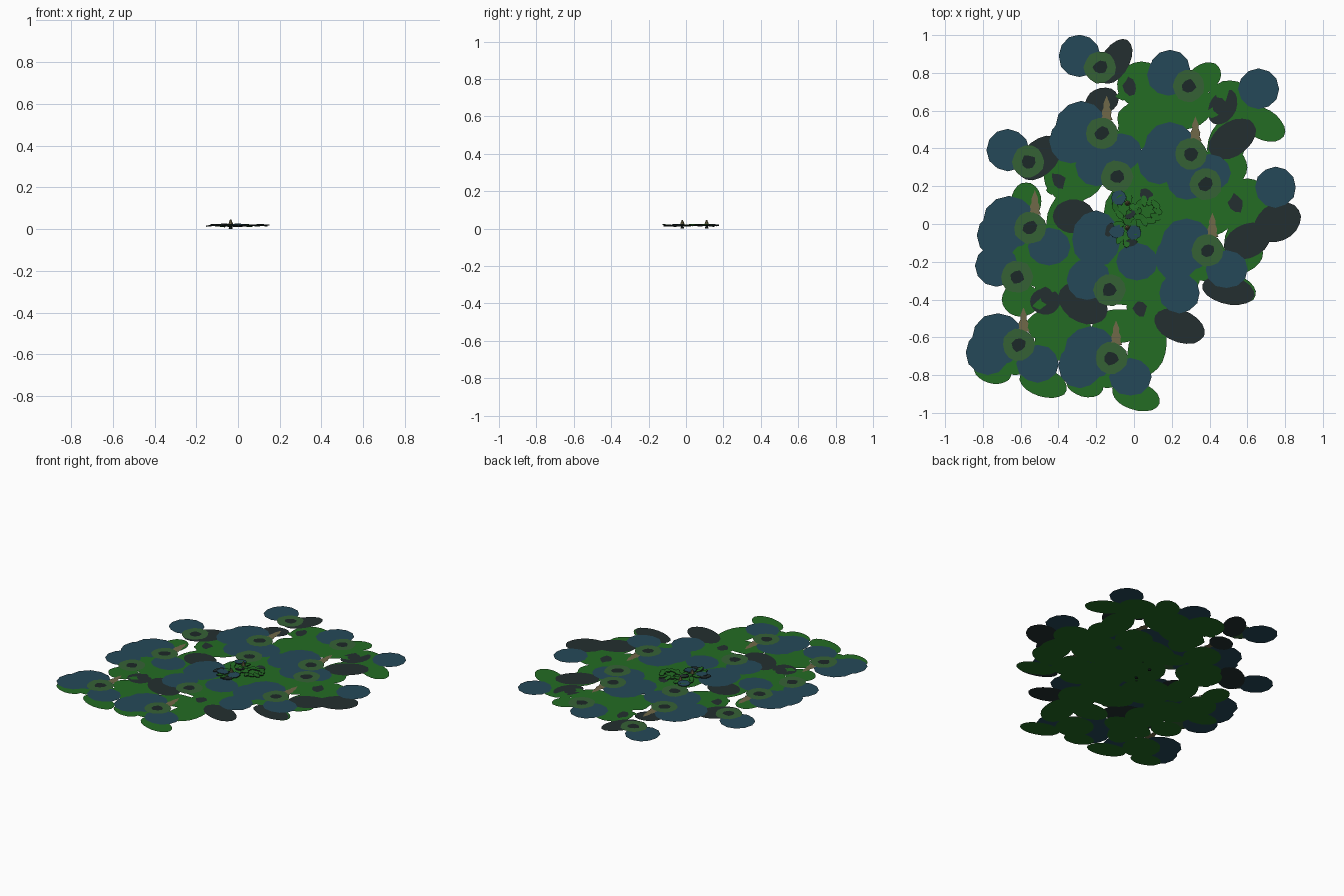
import bpy
import bmesh
import random
from math import cos, sin, pi, radians
from mathutils import Vector, Matrix

cube = bpy.data.objects.get("Cube")
if cube:
    bpy.data.objects.remove(cube)

random.seed(4)


def material(name, r, g, b):
    mat = bpy.data.materials.new(name)
    mat.use_nodes = True
    mat.diffuse_color = (r, g, b, 1)
    shader = next(n for n in mat.node_tree.nodes if n.type == 'BSDF_PRINCIPLED')
    shader.inputs["Base Color"].default_value = (r, g, b, 1)
    return mat


GREEN = material("leaf green", .017, .15, .017)
DARK = material("dark slate", .017, .028, .029)
BLUE = material("slate blue", .018, .066, .098)
OLIVE = material("moss green", .036, .12, .036)
TAN = material("dry tan", .16, .14, .065)
BLACK = material("near black", .012, .021, .021)


def finish(name, bm, *mats):
    mesh = bpy.data.meshes.new(name)
    bm.to_mesh(mesh)
    bm.free()
    for mat in mats:
        mesh.materials.append(mat)
    obj = bpy.data.objects.new(name, mesh)
    bpy.context.collection.objects.link(obj)
    return obj


def oval(bm, x, y, rx, ry, turn, z, sides, wobble=0):
    """Flat oval leaf face, turned in degrees."""
    a = radians(turn)
    ring = []
    for i in range(sides):
        t = 2 * pi * i / sides
        k = 1 + random.uniform(-wobble, wobble)
        u, v = rx * k * cos(t), ry * k * sin(t)
        ring.append(bm.verts.new((x + u * cos(a) - v * sin(a), y + u * sin(a) + v * cos(a), z)))
    return bm.faces.new(ring)


def layer(name, mat, leaves, z, sides, wobble=0):
    bm = bmesh.new()
    for leaf in leaves:
        oval(bm, *leaf, z, sides, wobble)
    return finish(name, bm, mat)


def repeat(centres, pattern):
    return [(cx + x, cy + y, rx, ry, t) for cx, cy in centres for x, y, rx, ry, t in pattern]


# Centres of the two repeating plant groups
group_a = [(-.17, .48), (.3, .37), (-.55, -.02), (.39, -.14), (-.61, -.64), (-.12, -.71)]
group_b = [(-.18, .83), (.29, .73), (-.56, .33), (-.09, .25), (.38, .21), (-.62, -.28), (-.13, -.35)]

# Ground leaves
greens = repeat(group_a, [(.13, -.2, .13, .075, -18), (-.14, -.14, .1, .065, -15),
                          (.19, .05, .1, .15, -15), (-.02, -.04, .12, .12, 0)])
greens += repeat(group_b, [(.22, -.09, .13, .12, 0)])
greens += [
    (.25, .63, .17, .13, 0), (.37, .77, .1, .075, 40), (.68, .53, .13, .08, -30),
    (.08, .56, .17, .1, 0), (.5, .3, .1, .1, 0), (-.57, .12, .08, .1, 0),
    (-.32, .25, .16, .13, 0), (-.48, -.22, .15, .12, 0), (.08, .06, .24, .19, 0),
    (.12, .28, .2, .12, 0), (.37, .06, .17, .13, 0), (.57, -.18, .12, .08, 25),
    (.18, -.17, .2, .14, 0), (-.03, -.3, .2, .13, 0), (-.6, -.4, .1, .09, 0),
    (-.4, -.54, .17, .1, 0), (-.08, -.54, .14, .09, 0), (-.2, -.12, .17, .15, 0),
]
layer("green_ground_leaves", GREEN, greens, .0100, 20, .015)

# Dark ground leaves
darks = [
    (-.1, .86, .13, .075, 60), (-.17, .65, .09, .07, 20), (-.5, .35, .14, .09, 45),
    (.52, .45, .14, .09, 35), (.47, .62, .1, .07, 60), (.76, .01, .13, .1, 30),
    (.6, -.09, .13, .09, 25), (.5, -.35, .14, .075, -12), (.24, -.54, .14, .085, -22),
    (-.27, -.42, .14, .1, -30), (-.32, .04, .11, .09, 0), (-.47, -.41, .08, .07, 0),
]
layer("dark_ground_leaves", DARK, darks, .0106, 18, .015)

# Small green blotches over the dark leaves
layer("green_blotches", GREEN, repeat(group_b, [(.18, -.05, .035, .04, 0), (.13, -.14, .04, .025, 30)]),
      .0112, 9, .3)
layer("dark_blotches", DARK, repeat(group_b, [(.16, -.1, .035, .045, 20)]), .0116, 9, .25)

# Round blue pads
pads = repeat(group_a, [(-.11, .03, .14, .14, 0), (-.165, -.04, .115, .12, 0), (.1, -.1, .112, .1, 0)])
pads += repeat(group_b, [(-.108, .06, .112, .112, 0), (.37, -.015, .108, .108, 0)])
pads += [(.015, -.2, .11, .1, 0), (-.2, -.08, .13, .15, 0)]
layer("blue_pads", BLUE, pads, .0122, 12, .02)

# Moss rings with dark raised hearts
layer("moss_rings", OLIVE, repeat(group_a + group_b, [(0, 0, .085, .085, 0)]), .0130, 14, .04)
bm = bmesh.new()
for x, y, *_ in repeat(group_a + group_b, [(0, 0, 1, 1, 0)]):
    face = oval(bm, x, y, .038, .036, random.uniform(0, 50), .0134, 8, .15)
    bmesh.ops.poke(bm, faces=[face], offset=.003)
finish("ring_hearts", bm, BLACK)

# Dry blades with jagged edges
bm = bmesh.new()
for cx, cy in group_a:
    right, left = [], []
    for i in range(7):
        t = i / 6
        w = .033 * (1 - t) ** .6 * (.75 if i % 2 else 1)
        right.append((cx + .025 + w, cy + .07 + .13 * t, .0126))
        left.append((cx + .025 - w, cy + .07 + .13 * t, .0126))
    bm.faces.new([bm.verts.new(p) for p in right + left[-2::-1]])
finish("dry_blades", bm, TAN)


# Central plant tuft: thick tilted leaves with dark rims
def thick_leaf(bm, x, y, rx, ry, turn, z, tilt):
    bottom = oval(bm, 0, 0, rx, ry, turn, 0, 10, .08)
    out = bmesh.ops.extrude_face_region(bm, geom=[bottom], use_keep_orig=True)
    top = [v for v in out["geom"] if isinstance(v, bmesh.types.BMVert)]
    bmesh.ops.translate(bm, verts=top, vec=(0, 0, .005))
    spin = Matrix.Rotation(tilt, 3, Vector((-y, x, 0)).normalized())
    for v in set(top) | set(bottom.verts):
        v.co = spin @ v.co + Vector((x, y, z))


def tuft(name, mat, leaves):
    bm = bmesh.new()
    for leaf in leaves:
        thick_leaf(bm, *leaf)
    bm.normal_update()
    for f in bm.faces:
        f.material_index = int(abs(f.normal.z) < .6)
    return finish(name, bm, mat, BLACK)


green_leaves = []
for cx, cy, count, reach in ((.07, .07, 10, .055), (-.04, -.04, 8, .055), (-.05, .09, 6, .05)):
    for i in range(count):
        a = 2 * pi * i / count
        green_leaves.append((cx + reach * cos(a), cy + reach * sin(a), .03, .017,
                             random.uniform(0, 180), random.uniform(.013, .017),
                             random.uniform(-.2, .2)))
tuft("green_tuft_leaves", GREEN, green_leaves)
tuft("blue_tuft_pads", BLUE, [(-.08, .14, .04, .04, 0, .018, .08), (.0, -.045, .038, .038, 0, .018, .08),
                              (-.09, -.04, .04, .035, 0, .016, -.08)])
tuft("dark_tuft_leaves", DARK, [(-.13, -.03, .04, .02, 70, .014, .1), (-.02, -.1, .04, .02, 10, .014, .1),
                                (-.02, .05, .03, .02, 40, .018, .1)])

# Upright spikes and the stems that reach the ground
for name, mat, low, high, width in (("tuft_spikes", TAN, .018, .047, .014),
                                    ("tuft_stems", BLACK, 0, .03, .01)):
    bm = bmesh.new()
    for y in (-.02, .11):
        bmesh.ops.create_cone(bm, cap_ends=True, segments=7, radius1=width, radius2=.003,
                              depth=high - low,
                              matrix=Matrix.Translation((-.035, y, (low + high) / 2)))
    finish(name, bm, mat)
